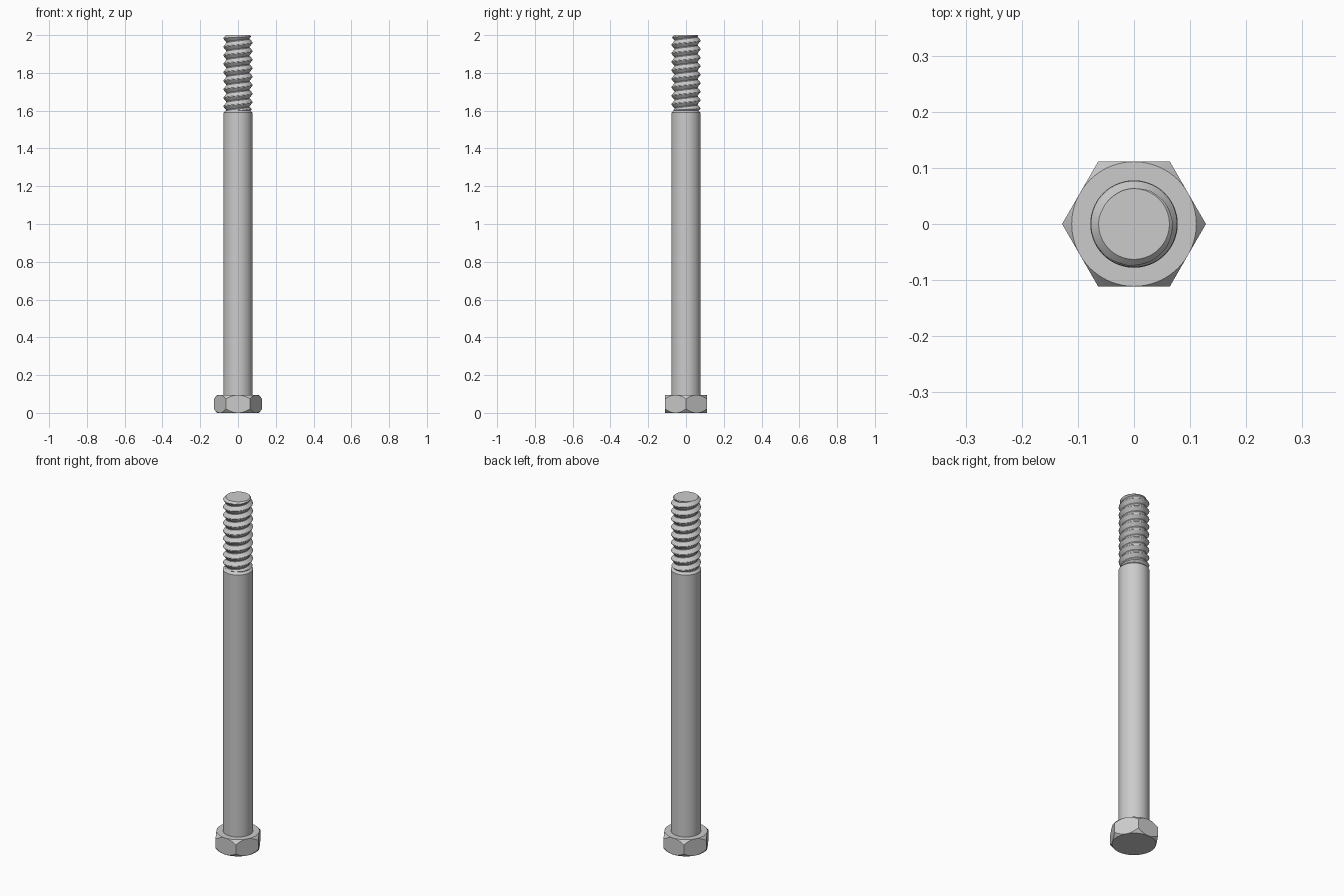
import bpy
import bmesh
from math import cos, sin, pi, radians

cube = bpy.data.objects.get("Cube")
if cube:
    bpy.data.objects.remove(cube, do_unlink=True)

steel = bpy.data.materials.new("plain steel grey")
steel.use_nodes = True
grey = (0.6, 0.6, 0.6, 1)
steel.diffuse_color = grey
steel.node_tree.nodes["Principled BSDF"].inputs["Base Color"].default_value = grey

HEAD_TOP, SHANK_TOP, TIP = 0.095, 1.6, 2.0
FLAT = 0.111            # half the width across the head flats
ROOT, CREST, PITCH = 0.062, 0.077, 0.045


def build_grid(name, columns, cap_start=False, cap_end=False):
    """Skin columns of points running once round the axis, then weld them."""
    bm = bmesh.new()
    grid = [[bm.verts.new(p) for p in col] for col in columns]
    for a, b in zip(grid, grid[1:]):
        for i in range(len(a) - 1):
            bm.faces.new((a[i], b[i], b[i + 1], a[i + 1]))
    if cap_start:
        bm.faces.new([col[0] for col in reversed(grid[:-1])])
    if cap_end:
        bm.faces.new([col[-1] for col in grid[:-1]])
    bmesh.ops.remove_doubles(bm, verts=bm.verts, dist=1e-5)
    bmesh.ops.dissolve_degenerate(bm, edges=bm.edges, dist=1e-5)
    mesh = bpy.data.meshes.new(name)
    bm.to_mesh(mesh)
    bm.free()
    obj = bpy.data.objects.new(name, mesh)
    bpy.context.collection.objects.link(obj)
    mesh.materials.append(steel)
    bpy.ops.object.select_all(action="DESELECT")
    obj.select_set(True)
    bpy.context.view_layer.objects.active = obj
    bpy.ops.object.shade_smooth_by_angle(angle=radians(25))
    return obj


def polar(r, t, z):
    return (r * cos(t), r * sin(t), z)


# Hexagonal head: flat sides trimmed by a conical chamfer at both ends
def head_column(t):
    r = FLAT / cos(t % (pi / 3) - pi / 6)
    drop = (r - FLAT) * 1.25
    return [polar(FLAT, t, 0), polar(r, t, drop),
            polar(r, t, HEAD_TOP - drop), polar(FLAT, t, HEAD_TOP)]


build_grid("bolt_head", [head_column(2 * pi * i / 96) for i in range(97)],
           cap_start=True, cap_end=True)

# Plain shank with a chamfered shoulder
shank = [(0.078, HEAD_TOP), (0.078, SHANK_TOP - 0.011), (0.066, SHANK_TOP), (0.05, SHANK_TOP)]
build_grid("shank", [[polar(r, 2 * pi * i / 64, z) for r, z in shank] for i in range(65)])


# Right-handed V thread, clipped at both ends and tapered at the tip
def thread_radius(z, phase):
    wave = abs((phase % 1) * 2 - 1)
    ridge = min(max((wave - 0.1) / 0.82, 0), 1)
    r = ROOT + (CREST - ROOT) * ridge
    return min(r, 0.063 + (TIP - z) * 1.0, 0.066 + (z - SHANK_TOP) * 1.0)


def thread_column(turn):
    points = []
    steps = 20
    turns = int((TIP - SHANK_TOP) / PITCH) + 3
    for k in range(-steps, turns * steps + 1):
        z = SHANK_TOP + PITCH * (k / steps + turn)
        z = min(max(z, SHANK_TOP), TIP)
        phase = (z - SHANK_TOP) / PITCH - turn
        points.append(polar(thread_radius(z, phase), 2 * pi * turn, z))
    return points


build_grid("thread", [thread_column(i / 72) for i in range(73)], cap_end=True)
